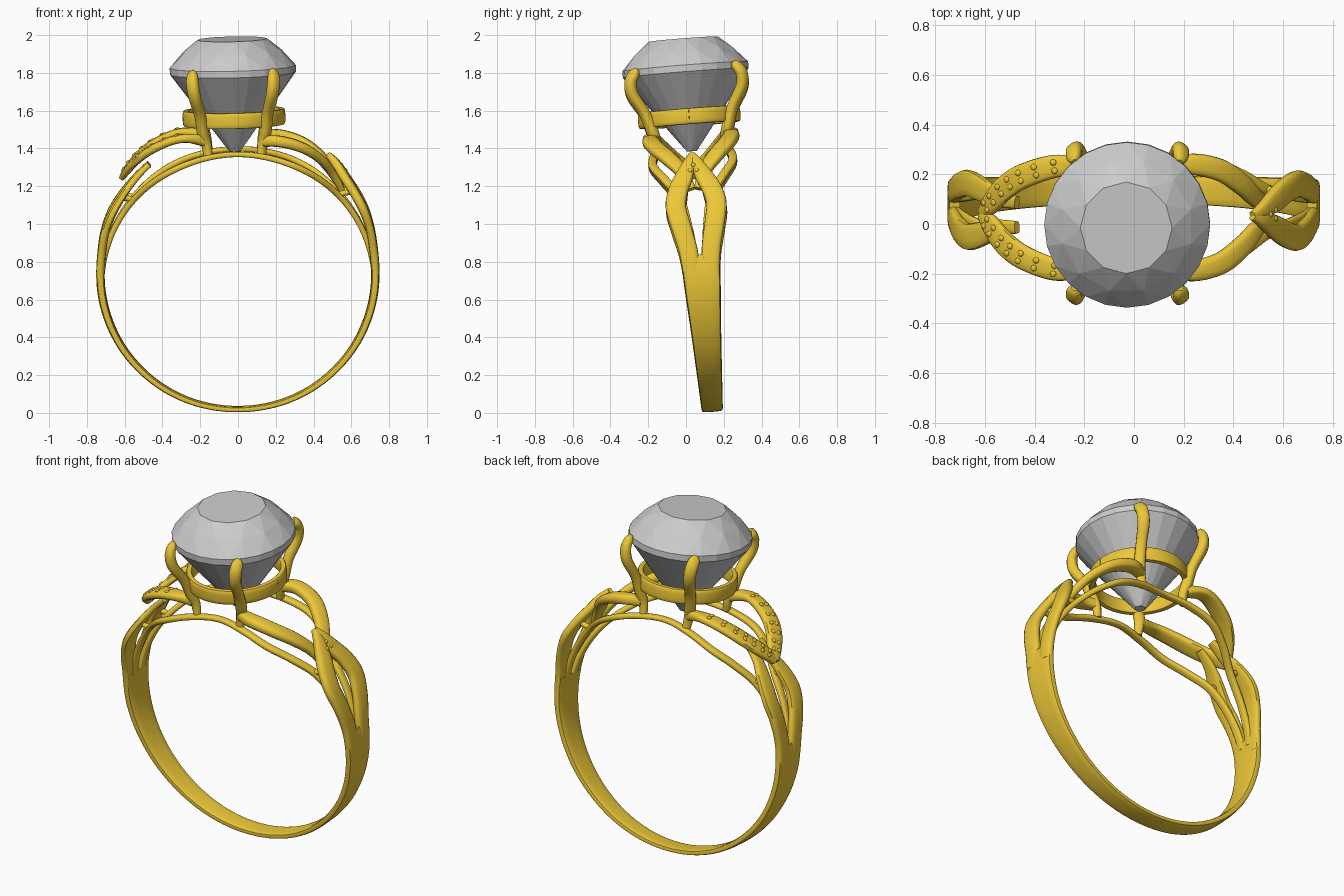
import bpy, bmesh
from math import sin, cos, pi, radians
from mathutils import Vector, Matrix

if "Cube" in bpy.data.objects:
    bpy.data.objects.remove(bpy.data.objects["Cube"])

# whole ring leans slightly; parts are built around the finger-hole centre
LEAN = (Matrix.Translation((0, 0.085, 0.703)) @ Matrix.Rotation(radians(4.5), 4, 'X')
        @ Matrix.Rotation(radians(-1.4), 4, 'Y'))
gold = bpy.data.materials.new("gold")
gold.diffuse_color = (0.85, 0.58, 0.04, 1)
gold.use_nodes = True
gold.node_tree.nodes["Principled BSDF"].inputs["Base Color"].default_value = gold.diffuse_color


def finish(bm, name, mat=gold, smooth=True):
    bmesh.ops.recalc_face_normals(bm, faces=bm.faces)
    me = bpy.data.meshes.new(name)
    bm.to_mesh(me)
    bm.free()
    ob = bpy.data.objects.new(name, me)
    bpy.context.collection.objects.link(ob)
    ob.matrix_world = LEAN
    if mat:
        me.materials.append(mat)
    if smooth:
        bpy.ops.object.select_all(action='DESELECT')
        ob.select_set(True)
        bpy.context.view_layer.objects.active = ob
        bpy.ops.object.shade_smooth_by_angle(angle=radians(45))
    return ob


def spline(keys, steps):
    ks = [keys[0]] + list(keys) + [keys[-1]]
    out = []
    for i in range(1, len(ks) - 2):
        a, b, c, d = ks[i - 1:i + 3]
        for j in range(steps):
            t = j / steps
            out.append([0.5 * (2 * q + (r - p) * t + (2 * p - 5 * q + 4 * r - s) * t * t
                               + (3 * q - p - 3 * r + s) * t ** 3)
                        for p, q, r, s in zip(a, b, c, d)])
    out.append(list(keys[-1]))
    return out


def sweep(name, keys, place, hint, steps=8, power=0.65, n=14):
    """Sweep a rounded section; each key is three coordinates, width, thickness."""
    rows = spline(keys, steps)
    pts = [Vector(place(*k[:3])) for k in rows]
    bm = bmesh.new()
    rings, frames = [], []
    for i, (p, k) in enumerate(zip(pts, rows)):
        T = (pts[min(i + 1, len(pts) - 1)] - pts[max(i - 1, 0)]).normalized()
        U = Vector(hint(p))
        U = (U - T * U.dot(T)).normalized()
        S = T.cross(U)
        ring = []
        for j in range(n):
            c, s = cos(2 * pi * j / n), sin(2 * pi * j / n)
            c = abs(c) ** power * (1 if c > 0 else -1)
            s = abs(s) ** power * (1 if s > 0 else -1)
            ring.append(bm.verts.new(p + S * c * k[3] / 2 + U * s * k[4] / 2))
        rings.append(ring)
        frames.append((p, U, S, k))
    for a, b in zip(rings, rings[1:]):
        for j in range(n):
            bm.faces.new((a[j], a[(j + 1) % n], b[(j + 1) % n], b[j]))
    bm.faces.new(rings[0])
    bm.faces.new(rings[-1])
    finish(bm, name)
    return frames


def hoop(a, r, y):          # angle and radius around the finger, y along it
    return r * cos(radians(a)), y, r * sin(radians(a))


def round_finger(p):
    return p.x, 0, p.z


def round_stone(p):
    return p.x, p.y, 0


def side_keys(keys, sx, sy):
    return [(a if sx > 0 else 180 - a, r, y * sy, w, t) for a, r, y, w, t in keys]


def beads(name, spots, radius):
    bm = bmesh.new()
    for p, U in spots:
        rot = U.to_track_quat('Z', 'Y').to_matrix().to_4x4()
        bmesh.ops.create_icosphere(bm, subdivisions=2, radius=radius,
                                   matrix=Matrix.Translation(p) @ rot @ Matrix.Diagonal((1, 1, 0.5, 1)))
    finish(bm, name)


# lower shank
sweep("shank", [(9, .728, 0, .2, .042), (0, .727, 0, .195, .045), (-25, .712, 0, .155, .04),
                (-55, .695, 0, .125, .034), (-90, .685, 0, .112, .03), (-125, .695, 0, .125, .034),
                (-155, .712, 0, .155, .04), (-180, .727, 0, .195, .045), (-189, .728, 0, .2, .042)],
      hoop, round_finger, 10, 0.5)

# split shoulders, setting arms and inner rails: (angle, radius, y, width, thickness)
over_shoulder = [(2, .728, .05, .095, .045), (12, .737, .062, .1, .045), (22, .755, .09, .105, .045),
                 (30, .768, .108, .108, .05), (37, .778, .088, .105, .05), (43, .79, .052, .095, .05),
                 (49, .81, .02, .06, .045), (53, .82, .002, .03, .03)]
under_shoulder = [(2, .728, .05, .095, .045), (12, .735, .062, .1, .045), (22, .75, .09, .105, .045),
                  (30, .758, .108, .108, .045), (38, .762, .09, .1, .04), (46, .768, .06, .07, .035),
                  (54, .775, .05, .05, .03)]
under_arm = [(78, .765, .19, .06, .06), (72, .785, .215, .085, .06), (63, .795, .19, .09, .055),
             (55, .785, .125, .085, .05), (48, .76, .06, .07, .045), (40, .73, .02, .05, .035)]
over_arm = [(78, .775, .19, .06, .06), (70, .825, .21, .09, .045), (60, .84, .168, .1, .045),
            (53, .838, .112, .1, .042), (47, .828, .04, .085, .04), (43, .82, .002, .045, .03)]
rail_half = [(75, .684, .205, .045, .03), (62, .69, .21, .045, .032), (50, .697, .155, .045, .032),
             (38, .703, .085, .045, .032), (22, .712, .05, .045, .03), (6, .72, .03, .05, .03)]
pave, plate = [], []
for sy, tag in ((-1, "front"), (1, "back")):
    sh = sweep(f"{tag}_right_shoulder", side_keys(over_shoulder, 1, sy), hoop, round_finger)
    sweep(f"{tag}_left_shoulder", side_keys(under_shoulder, -1, sy), hoop, round_finger)
    sweep(f"{tag}_right_arm", side_keys(under_arm, 1, sy), hoop, round_finger)
    arm = sweep(f"{tag}_left_arm", side_keys(over_arm, -1, sy), hoop, round_finger)
    for i in range(9, 36, 4):
        p, U, S, k = arm[i]
        pave += [(p + U * k[4] * .5 + S * o, U) for o in (-.017, .017)]
    p, U, S, k = sh[42]
    plate.append((Vector((p.x, .016 * sy, p.z)) + U * .024, U))
    if sy > 0:
        p, U, S, k = sh[45]
        plate.append((Vector((p.x, 0, p.z)) + U * .022, U))
    # continuous inner rail from shoulder to shoulder
    right, left = side_keys(rail_half, 1, sy), side_keys(rail_half, -1, sy)
    sweep(f"{tag}_inner_rail", right[::-1] + [(90, .682, .185 * sy, .042, .028)] + left,
          hoop, round_finger)
    for sx, side in ((-1, "left"), (1, "right")):
        # strut between rail and shoulder
        sweep(f"{tag}_{side}_strut", side_keys([(40, .695, .09, .035, .035), (38.5, .73, .088, .03, .03),
                                                (37, .77, .088, .035, .035)], sx, sy),
              hoop, lambda p: (0, 1, 0), 4, 1)
        # claw holding the stone
        claw = [(.14, .19, .67, .045, .04), (.15, .185, .74, .055, .05), (.165, .2, .8, .062, .06),
                (.18, .235, .9, .06, .055), (.205, .29, 1.0, .066, .058), (.215, .295, 1.07, .068, .055),
                (.215, .27, 1.115, .06, .045), (.213, .255, 1.135, .025, .02)]
        sweep(f"{tag}_{side}_claw", [(x * sx, y * sy, z, w, t) for x, y, z, w, t in claw],
              lambda x, y, z: (x, y, z), round_stone, 6, 0.8)
beads("arm_beads", pave, .013)
beads("shoulder_beads", plate, .012)

# seat ring under the stone
sweep("seat", [(a, .254, .865, .085, .036) for a in range(0, 361, 15)],
      lambda a, r, z: (r * cos(radians(a)), r * sin(radians(a)), z), round_stone, 3, 0.5)

# faceted stone: (height, radius, sides, turn in half steps)
bm = bmesh.new()
for z, r, n, turn in ((1.28, .185, 12, 0), (1.215, .268, 12, 1), (1.135, .334, 24, 0), (1.1, .334, 24, 0),
                      (1.04, .283, 12, 1), (.96, .222, 12, 0), (.88, .166, 12, 1),
                      (.79, .106, 12, 0), (.685, .03, 6, 0)):
    for i in range(n):
        a = 2 * pi * (i + turn / 2) / n
        bm.verts.new((r * cos(a), r * sin(a), z))
bmesh.ops.convex_hull(bm, input=bm.verts)
bmesh.ops.dissolve_limit(bm, angle_limit=radians(1), verts=bm.verts, edges=bm.edges)
finish(bm, "stone", None, False)
